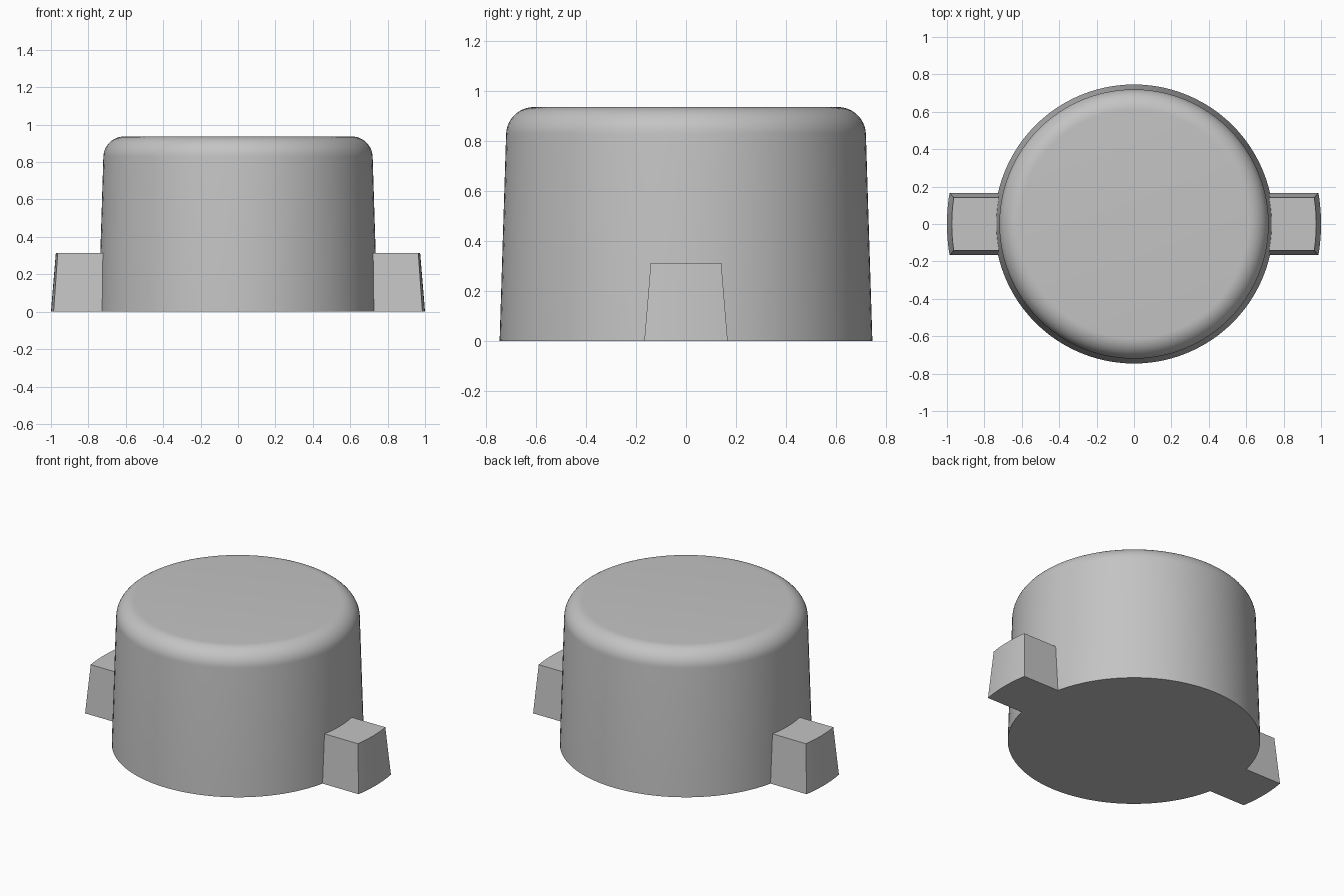
import bpy, bmesh, math

if "Cube" in bpy.data.objects:
    bpy.data.objects.remove(bpy.data.objects["Cube"])

grey = bpy.data.materials.new("plain grey")
grey.diffuse_color = (0.55, 0.55, 0.55, 1)
grey.use_nodes = True
grey.node_tree.nodes["Principled BSDF"].inputs["Base Color"].default_value = grey.diffuse_color


def finish(bm, name):
    bmesh.ops.recalc_face_normals(bm, faces=bm.faces)
    mesh = bpy.data.meshes.new(name)
    bm.to_mesh(mesh)
    bm.free()
    mesh.materials.append(grey)
    obj = bpy.data.objects.new(name, mesh)
    bpy.context.collection.objects.link(obj)
    bpy.context.view_layer.objects.active = obj
    obj.select_set(True)
    bpy.ops.object.shade_smooth_by_angle(angle=math.radians(30))
    obj.select_set(False)
    return obj


# Cap body: tapered wall, rounded shoulder, flat top and bottom
SEGMENTS, FILLET = 96, 0.112
profile = [(0.746, 0.0)]
for i in range(13):
    a = math.radians(2 + 88 * i / 12)
    profile.append((0.608 + FILLET * math.cos(a), 0.825 + FILLET * math.sin(a)))

bm = bmesh.new()
rings = []
for r, z in profile:
    rings.append([bm.verts.new((r * math.cos(math.tau * k / SEGMENTS),
                                r * math.sin(math.tau * k / SEGMENTS), z))
                  for k in range(SEGMENTS)])
for low, high in zip(rings, rings[1:]):
    for k in range(SEGMENTS):
        n = (k + 1) % SEGMENTS
        bm.faces.new((low[k], low[n], high[n], high[k]))
bm.faces.new(rings[0])
bm.faces.new(rings[-1])
finish(bm, "cap_body")


# Side tabs: tapered blocks with curved outer faces, rooted in the body wall
def tab(name, side):
    steps = 12
    bm = bmesh.new()
    layers = []
    for z, half, outer, inner in ((0.0, 0.167, 1.0, 0.741), (0.313, 0.141, 0.974, 0.729)):
        loop = []
        for radius, direction in ((outer, 1), (inner, -1)):
            for i in range(steps + 1):
                y = direction * half * (2 * i / steps - 1)
                loop.append(bm.verts.new((side * math.sqrt(radius**2 - y**2), y, z)))
        layers.append(loop)
    bottom, top = layers
    count = len(bottom)
    for k in range(count):
        n = (k + 1) % count
        bm.faces.new((bottom[k], bottom[n], top[n], top[k]))
    bm.faces.new(bottom)
    bm.faces.new(top)
    finish(bm, name)


tab("right_tab", 1)
tab("left_tab", -1)
